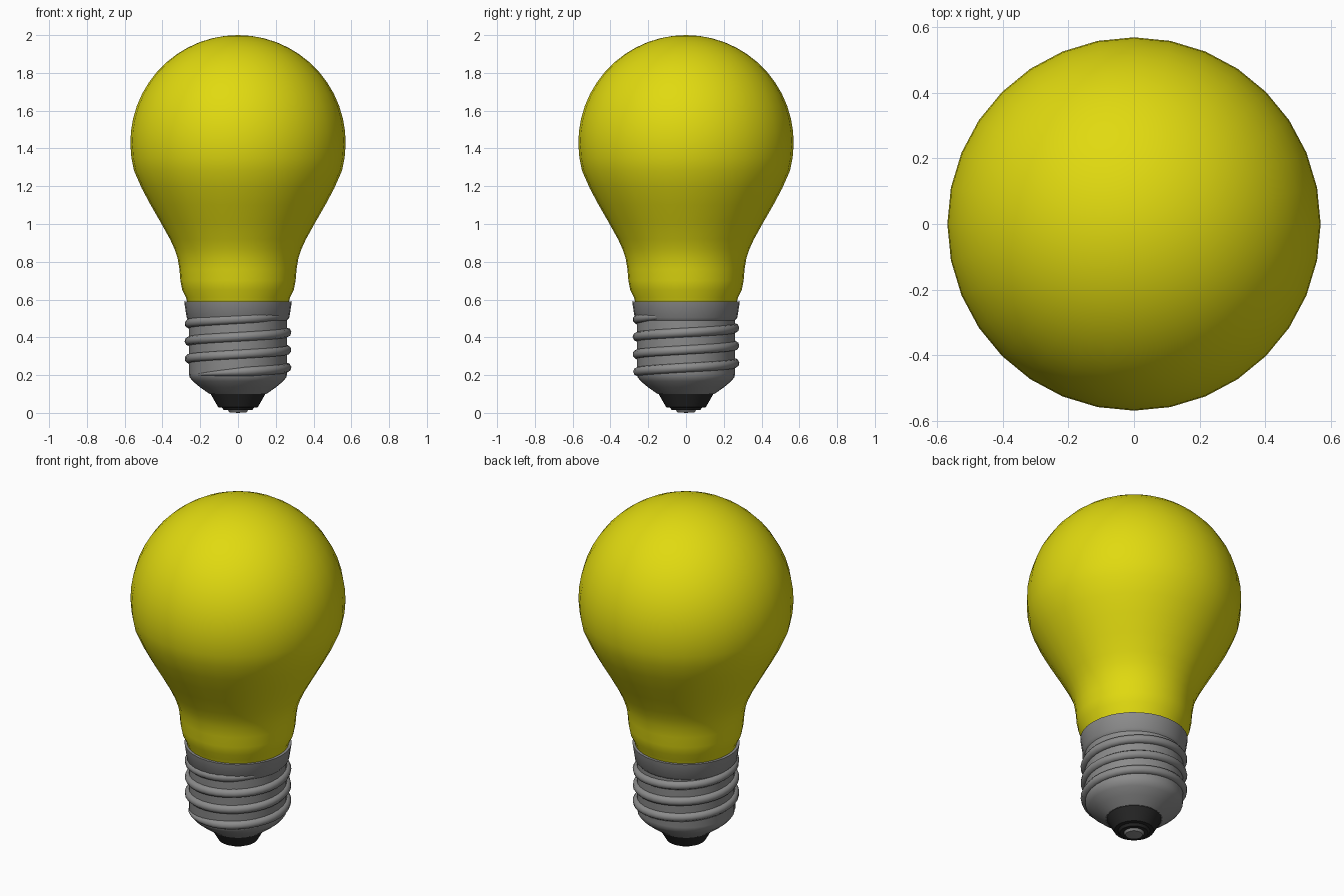
import bpy, bmesh, math
from mathutils import Matrix

if "Cube" in bpy.data.objects:
    bpy.data.objects.remove(bpy.data.objects["Cube"])


def material(name, rgb):
    m = bpy.data.materials.new(name)
    m.use_nodes = True
    m.diffuse_color = (*rgb, 1)
    m.node_tree.nodes["Principled BSDF"].inputs["Base Color"].default_value = (*rgb, 1)
    return m


yellow = material("yellow_glass", (0.75, 0.70, 0.005))
grey = material("grey_metal", (0.26, 0.26, 0.26))
black = material("black_insulator", (0.02, 0.02, 0.02))


def smooth(obj, angle):
    bpy.ops.object.select_all(action="DESELECT")
    obj.select_set(True)
    bpy.context.view_layer.objects.active = obj
    bpy.ops.object.shade_smooth_by_angle(angle=math.radians(angle))


def lathe(name, profile, mat, angle=30, sides=32):
    """Revolve (radius, height) points, listed bottom to top, about z."""
    bm = bmesh.new()
    verts = [bm.verts.new((r, 0, z)) for r, z in profile]
    edges = [bm.edges.new(pair) for pair in zip(verts, verts[1:])]
    bmesh.ops.spin(bm, geom=verts + edges, cent=(0, 0, 0), axis=(0, 0, 1),
                   angle=math.tau, steps=sides, use_duplicate=False)
    bmesh.ops.remove_doubles(bm, verts=bm.verts, dist=0.0005)
    bmesh.ops.recalc_face_normals(bm, faces=bm.faces)
    mesh = bpy.data.meshes.new(name)
    bm.to_mesh(mesh)
    bm.free()
    mesh.materials.append(mat)
    obj = bpy.data.objects.new(name, mesh)
    bpy.context.collection.objects.link(obj)
    smooth(obj, angle)
    return obj


# Glass: flared neck running into a spherical top
R, CZ = 0.57, 1.43
neck = [(0, 0.57), (0.265, 0.57), (0.275, 0.61), (0.295, 0.65), (0.305, 0.7),
        (0.31, 0.76), (0.32, 0.82), (0.337, 0.87), (0.36, 0.92), (0.41, 1.01),
        (0.462, 1.1), (0.51, 1.19)]
dome = [(R * math.cos(a), CZ + R * math.sin(a))
        for a in (math.radians(d) for d in range(-15, 90, 7))]
lathe("glass_bulb", neck + dome + [(0, CZ + R)], yellow, 40)

# Metal screw shell with a slightly flared rim
lathe("screw_shell", [(0, 0.1), (0.15, 0.1), (0.2, 0.135), (0.24, 0.168), (0.257, 0.19),
                      (0.26, 0.21), (0.26, 0.49), (0.272, 0.505), (0.285, 0.59),
                      (0.265, 0.59), (0.262, 0.56)], grey)

# Insulator and bottom contact
lathe("insulator", [(0, 0.015), (0.075, 0.015), (0.085, 0.028), (0.105, 0.03),
                    (0.145, 0.1), (0, 0.1)], black)
lathe("bottom_contact", [(0, 0), (0.045, 0.003), (0.055, 0.016), (0, 0.016)], grey)

# Raised helical thread, tapered at both ends
PITCH, STEPS = 0.093, 120
start, end = -0.8 * math.pi, 6 * math.pi
curve = bpy.data.curves.new("screw_thread", "CURVE")
curve.dimensions = "3D"
curve.bevel_depth = 0.025
curve.bevel_resolution = 2
curve.use_fill_caps = True
spline = curve.splines.new("POLY")
spline.points.add(STEPS)
for i, p in enumerate(spline.points):
    a = start + (end - start) * i / STEPS
    p.co = (0.258 * math.cos(a), 0.258 * math.sin(a), 0.24 + PITCH * a / math.tau, 1)
    p.radius = min(1, 0.2 + min(i, STEPS - i) / 8)
curve.materials.append(grey)
thread = bpy.data.objects.new("screw_thread", curve)
bpy.context.collection.objects.link(thread)
bpy.ops.object.select_all(action="DESELECT")
thread.select_set(True)
bpy.context.view_layer.objects.active = thread
bpy.ops.object.convert(target="MESH")
smooth(bpy.context.view_layer.objects.active, 50)
